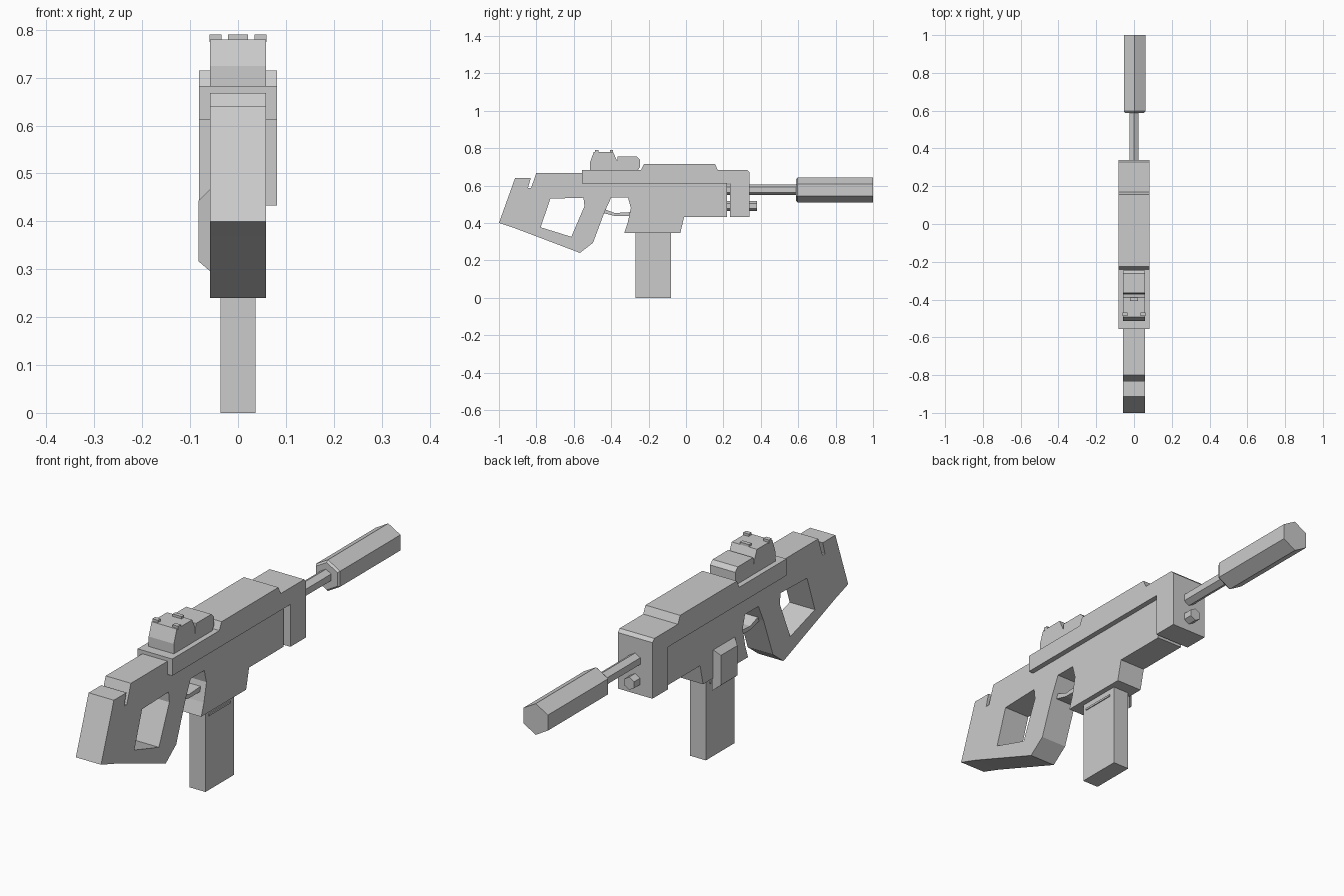
import bpy, bmesh
from math import pi, cos, sin
from mathutils import Matrix, Vector

if "Cube" in bpy.data.objects:
    bpy.data.objects.remove(bpy.data.objects["Cube"])


def plate(name, loops, x0, x1):
    """Extrude (y, z) outlines, with inner loops as holes, from x0 to x1."""
    cu = bpy.data.curves.new(name, 'CURVE')
    cu.dimensions = '2D'
    cu.fill_mode = 'BOTH'
    cu.extrude = (x1 - x0) / 2
    for pts in loops:
        sp = cu.splines.new('POLY')
        sp.points.add(len(pts) - 1)
        for p, (y, z) in zip(sp.points, pts):
            p.co = (y, z, 0, 1)
        sp.use_cyclic_u = True
    tmp = bpy.data.objects.new(name + "_curve", cu)
    bpy.context.collection.objects.link(tmp)
    dg = bpy.context.evaluated_depsgraph_get()
    me = bpy.data.meshes.new_from_object(tmp.evaluated_get(dg))
    bpy.data.objects.remove(tmp)
    me.transform(Matrix.Translation(((x0 + x1) / 2, 0, 0))
                 @ Matrix.Rotation(pi / 2, 4, 'Z') @ Matrix.Rotation(pi / 2, 4, 'X'))
    bm = bmesh.new()
    bm.from_mesh(me)
    bmesh.ops.remove_doubles(bm, verts=bm.verts, dist=1e-5)
    bmesh.ops.recalc_face_normals(bm, faces=bm.faces)
    return finish(name, bm, me)


def finish(name, bm, me=None):
    me = me or bpy.data.meshes.new(name)
    bm.to_mesh(me)
    bm.free()
    me.shade_flat()
    ob = bpy.data.objects.new(name, me)
    bpy.context.collection.objects.link(ob)
    return ob


def box(name, x0, x1, y0, y1, z0, z1):
    return plate(name, [[(y0, z0), (y1, z0), (y1, z1), (y0, z1)]], x0, x1)


def hex_rod(name, rings, x, z):
    """Six-sided rod along y; rings are (y, radius)."""
    bm = bmesh.new()
    loops = [[bm.verts.new((x + r * sin(k * pi / 3), y, z + r * cos(k * pi / 3)))
              for k in range(6)] for y, r in rings]
    for a, b in zip(loops, loops[1:]):
        for k in range(6):
            bm.faces.new((a[k], a[k - 1], b[k - 1], b[k]))
    bm.faces.new(loops[0])
    bm.faces.new(loops[-1])
    bmesh.ops.recalc_face_normals(bm, faces=bm.faces)
    return finish(name, bm)


# Lower receiver, grip and stock in one slab with a thumb opening
body = [(-1, .40), (-.914, .64), (-.83, .64), (-.845, .588), (-.828, .588), (-.80, .668),
        (-.54, .668), (.22, .65), (.22, .433), (-.01, .433), (-.03, .347), (-.33, .347),
        (-.312, .40), (-.295, .48), (-.31, .535), (-.40, .535), (-.435, .46), (-.497, .294),
        (-.567, .24), (-.91, .37)]
thumb_hole = [(-.725, .53), (-.548, .535), (-.543, .49), (-.613, .326), (-.777, .377)]
plate("receiver_and_stock", [body, thumb_hole], -.059, .059)

# Trigger guard
plate("trigger_guard", [[(-.44, .475), (-.38, .453), (-.295, .458), (-.295, .437),
                         (-.38, .437), (-.45, .455)]], -.035, .035)

# Wider upper shroud with raised top and front block
plate("upper_shroud", [[(-.555, .612), (-.555, .683), (-.24, .683), (-.225, .715), (.155, .715),
                        (.17, .683), (.327, .683), (.34, .67), (.34, .433), (.235, .433),
                        (.235, .612)]], -.081, .081)

# Magazine with a thin rib near the top
box("magazine", -.037, .037, -.27, -.08, 0, .36)
box("magazine_rib", -.041, .041, -.25, -.105, .315, .323)

# Chamfered catch housing on the left side
bm = bmesh.new()
outer = [bm.verts.new((-.055, y, z)) for y, z in
         ((-.245, .293), (-.095, .293), (-.095, .47), (-.245, .47))]
inner = [bm.verts.new((-.083, y, z)) for y, z in
         ((-.225, .317), (-.115, .317), (-.115, .443), (-.225, .443))]
for k in range(4):
    bm.faces.new((outer[k - 1], outer[k], inner[k], inner[k - 1]))
bm.faces.new(inner)
bm.faces.new(outer)
bmesh.ops.recalc_face_normals(bm, faces=bm.faces)
finish("side_catch", bm)

# Sight: tall rear housing, lower front housing, raised studs
plate("sight_rear", [[(-.513, .675), (-.513, .725), (-.493, .78), (-.39, .78),
                      (-.37, .735), (-.37, .675)]], -.059, .059)
plate("sight_front", [[(-.375, .675), (-.365, .755), (-.262, .755), (-.245, .738),
                       (-.245, .70), (-.262, .675)]], -.059, .059)
for side in (-1, 1):
    c = side * .047
    box("sight_stud", c - .013, c + .013, -.487, -.468, .775, .79)
box("sight_blade", -.021, .021, -.407, -.39, .775, .79)

# Barrel, lower rod and silencer
hex_rod("barrel", [(.2, .028), (.62, .028)], 0, .577)
hex_rod("lower_rod", [(.2, .027), (.38, .027)], 0, .491)
hex_rod("silencer", [(.588, .058), (.597, .066), (1.0, .066)], .003, .576)
